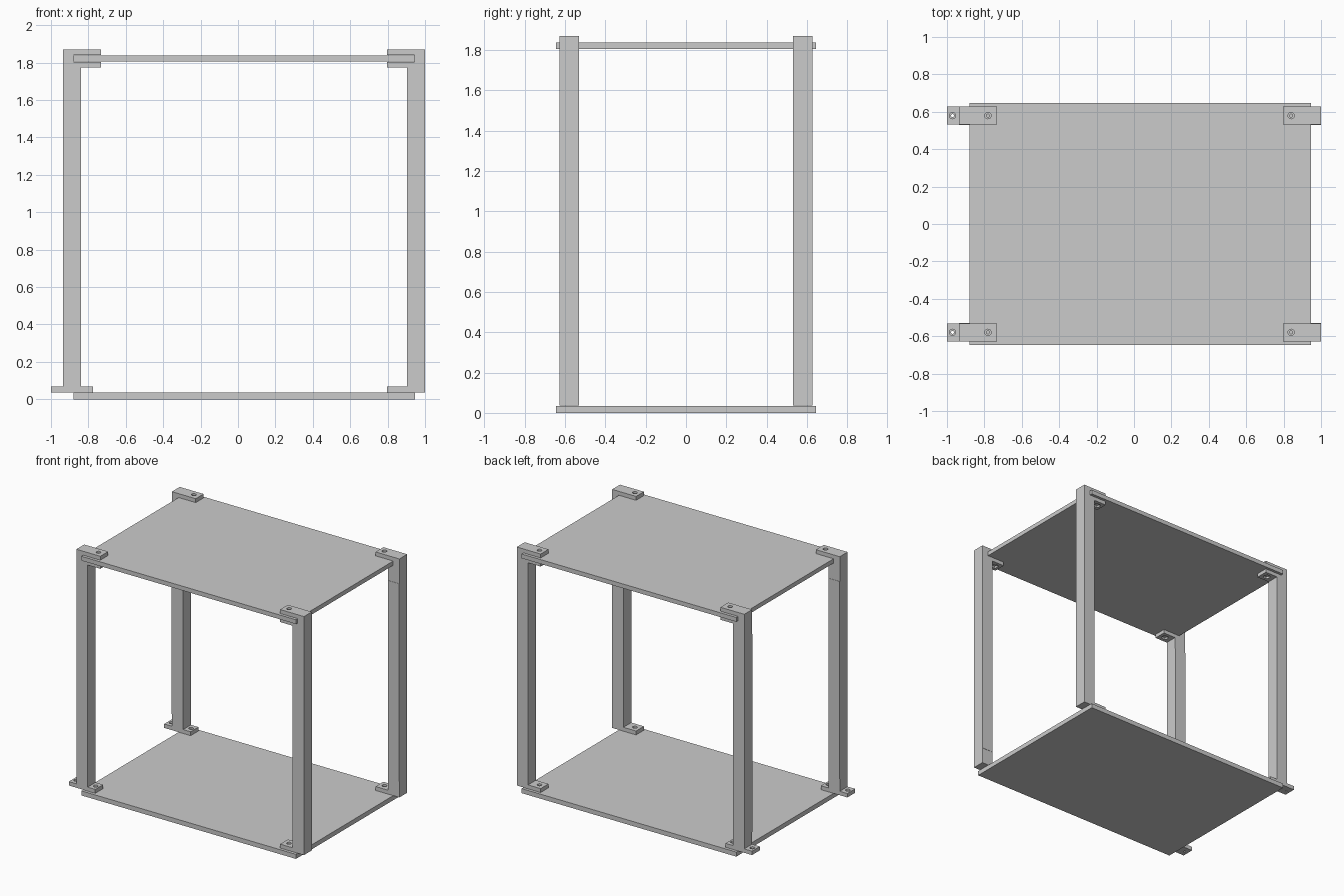
import bpy, bmesh, math

if "Cube" in bpy.data.objects:
    bpy.data.objects.remove(bpy.data.objects["Cube"])

Y0, Y1 = 0.532, 0.627          # post depth range (mirrored to -y)
YC = (Y0 + Y1) / 2


def finish(name, bm):
    bmesh.ops.recalc_face_normals(bm, faces=bm.faces[:])
    me = bpy.data.meshes.new(name)
    bm.to_mesh(me)
    bm.free()
    ob = bpy.data.objects.new(name, me)
    bpy.context.collection.objects.link(ob)
    return ob


def prism(name, profile, y0, y1):
    """Extrude an x-z profile from y0 to y1."""
    bm = bmesh.new()
    face = bm.faces.new([bm.verts.new((x, y0, z)) for x, z in profile])
    ext = bmesh.ops.extrude_face_region(bm, geom=[face])["geom"]
    bmesh.ops.translate(bm, vec=(0, y1 - y0, 0),
                        verts=[g for g in ext if isinstance(g, bmesh.types.BMVert)])
    return finish(name, bm)


def box(name, x0, x1, y0, y1, z0, z1):
    return prism(name, [(x0, z0), (x1, z0), (x1, z1), (x0, z1)], y0, y1)


def drill(ob, x, y, z0, z1, r, sides=24):
    """Cut a vertical hole or recess with a hidden cutter."""
    ring = [(r * math.cos(2 * math.pi * i / sides), r * math.sin(2 * math.pi * i / sides))
            for i in range(sides)]
    bm = bmesh.new()
    lo = [bm.verts.new((x + a, y + b, z0)) for a, b in ring]
    hi = [bm.verts.new((x + a, y + b, z1)) for a, b in ring]
    bm.faces.new(lo)
    bm.faces.new(hi)
    for i in range(sides):
        j = (i + 1) % sides
        bm.faces.new((lo[i], lo[j], hi[j], hi[i]))
    cutter = finish("hole_cutter", bm)
    cutter.hide_render = True
    cutter.hide_set(True)
    mod = ob.modifiers.new("hole", "BOOLEAN")
    mod.operation = "DIFFERENCE"
    mod.solver = "EXACT"
    mod.object = cutter


# Shelf boards
box("bottom_shelf", -0.88, 0.945, -0.646, 0.646, 0.0, 0.035)
box("top_shelf", -0.88, 0.945, -0.646, 0.646, 1.805, 1.838)

# side name, post outer x, post inner x, tab end x, slot end x, top hole x
SIDES = [("left", -0.935, -0.839, -0.732, -0.88, -0.781),
         ("right", 1.0, 0.904, 0.797, 0.945, 0.840)]

for side, xo, xi, xt, xs, hx in SIDES:
    for depth, s in (("front", -1), ("back", 1)):
        label = f"{side}_{depth}"
        ya, yb, yc = s * Y0, s * Y1, s * YC

        # Top bracket: clamp jaws above and below the shelf
        top = prism(f"{label}_top_clamp",
                    [(xo, 1.68), (xi, 1.68), (xi, 1.774), (xt, 1.774), (xt, 1.803),
                     (xs, 1.803), (xs, 1.84), (xt, 1.84), (xt, 1.87), (xo, 1.87)], ya, yb)
        drill(top, hx, yc, 1.75, 1.9, 0.008)
        drill(top, hx, yc, 1.856, 1.9, 0.017)
        drill(top, hx, yc, 1.75, 1.788, 0.026, 6)

        # Post shaft, a hair deeper towards the inside
        box(f"{label}_post", min(xo, xi), max(xo, xi), s * (Y0 - 0.002), yb, 0.16, 1.68)

        # Foot bracket: left feet have a tab on both sides
        if side == "left":
            prof = [(-1.0, 0.037), (-0.775, 0.037), (-0.775, 0.067), (xi, 0.067),
                    (xi, 0.16), (xo, 0.16), (xo, 0.067), (-1.0, 0.067)]
            holes = (-0.970, -0.805)
        else:
            prof = [(xt, 0.037), (xo, 0.037), (xo, 0.16), (xi, 0.16),
                    (xi, 0.067), (xt, 0.067)]
            holes = (0.840,)
        foot = prism(f"{label}_foot", prof, ya, yb)
        for x in holes:
            drill(foot, x, yc, 0.0, 0.1, 0.008)
            drill(foot, x, yc, 0.053, 0.1, 0.017)
